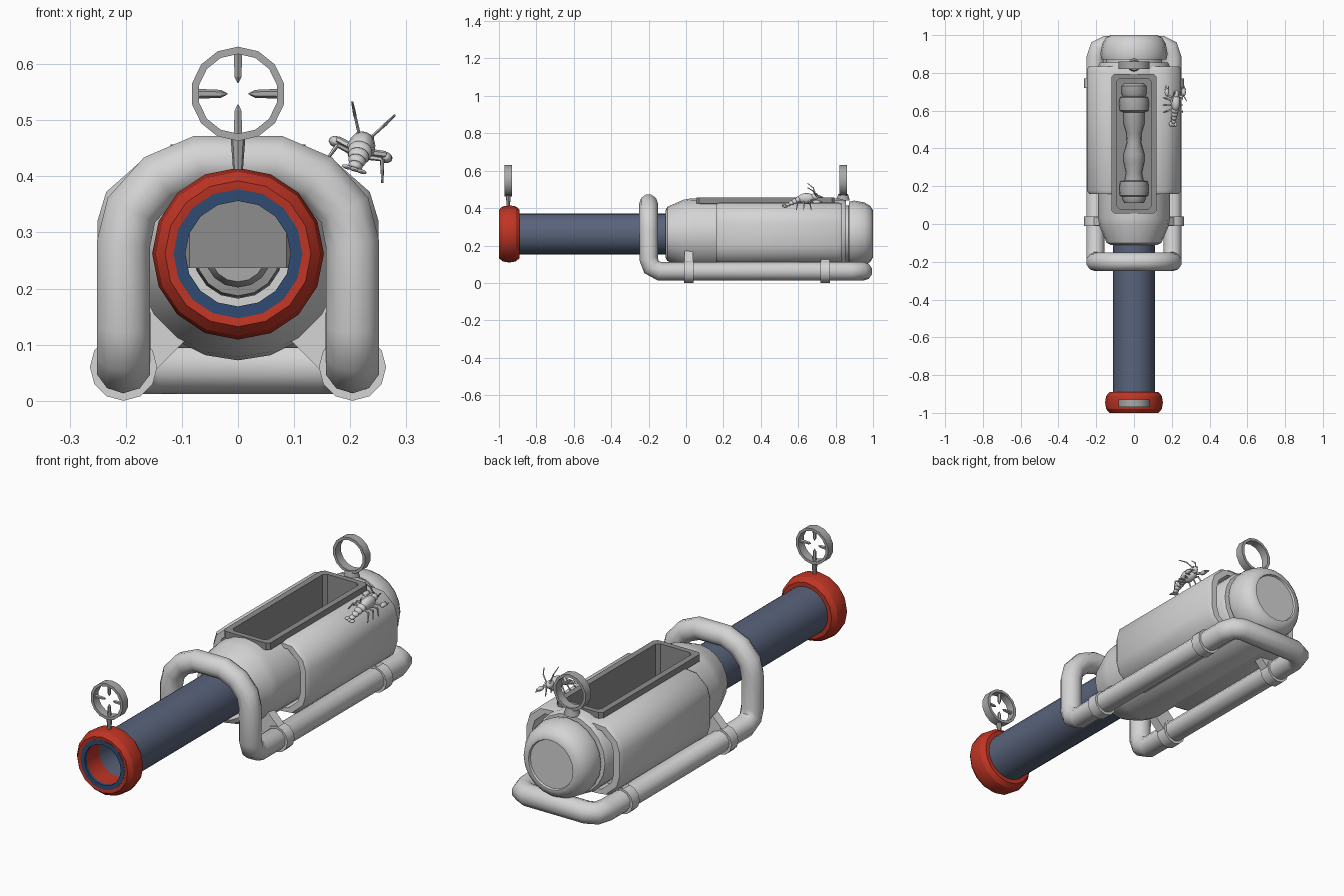
import bpy, bmesh, math
from mathutils import Vector, Matrix

if "Cube" in bpy.data.objects:
    bpy.data.objects.remove(bpy.data.objects["Cube"])

def material(name, rgb):
    m = bpy.data.materials.new(name)
    m.diffuse_color = (*rgb, 1)
    m.use_nodes = True
    m.node_tree.nodes["Principled BSDF"].inputs["Base Color"].default_value = m.diffuse_color
    return m

LIGHT = material("light grey", (0.66, 0.66, 0.66))
MID = material("mid grey", (0.40, 0.40, 0.40))
DARK = material("dark grey", (0.27, 0.27, 0.27))
RED = material("red", (0.52, 0.035, 0.018))
SLATE = material("slate blue", (0.10, 0.125, 0.20))
NAVY = material("navy blue", (0.03, 0.07, 0.17))
AXIS_Z = 0.262

def loft(bm, rings, closed=False):
    """Skin a list of point rings; closed joins last to first, else ends are capped."""
    vs = [[bm.verts.new(p) for p in r] for r in rings]
    n = len(vs[0])
    for i in range(len(vs) if closed else len(vs) - 1):
        a, b = vs[i], vs[(i + 1) % len(vs)]
        for j in range(n):
            bm.faces.new((a[j], a[(j + 1) % n], b[(j + 1) % n], b[j]))
    if not closed:
        bm.faces.new(vs[0])
        bm.faces.new(vs[-1])

def circle(r, y, n, z=AXIS_Z):
    return [(r * math.sin(2 * math.pi * k / n), y, z + r * math.cos(2 * math.pi * k / n)) for k in range(n)]

def rod(bm, p, q, r1, r2, n=8):
    p, q = Vector(p), Vector(q)
    rot = (q - p).to_track_quat('Z', 'Y').to_matrix().to_4x4()
    bmesh.ops.create_cone(bm, cap_ends=True, segments=n, radius1=r1, radius2=r2,
                          depth=(q - p).length, matrix=Matrix.Translation((p + q) / 2) @ rot)

def ball(bm, c, s):
    bmesh.ops.create_uvsphere(bm, u_segments=12, v_segments=8, radius=1,
                              matrix=Matrix.Translation(c) @ Matrix.Diagonal((*s, 1)))

def smooth(ob, angle):
    bpy.ops.object.select_all(action='DESELECT')
    bpy.context.view_layer.objects.active = ob
    ob.select_set(True)
    bpy.ops.object.shade_smooth_by_angle(angle=math.radians(angle))

def finish(name, bm, mat, angle=35):
    bmesh.ops.recalc_face_normals(bm, faces=bm.faces)
    me = bpy.data.meshes.new(name)
    bm.to_mesh(me)
    bm.free()
    me.materials.append(mat)
    ob = bpy.data.objects.new(name, me)
    bpy.context.collection.objects.link(ob)
    smooth(ob, angle)
    return ob

def lathe(name, profile, mat, n=20, z=AXIS_Z, closed=True, angle=35):
    bm = bmesh.new()
    loft(bm, [circle(r, y, n, z) for r, y in profile], closed)
    return finish(name, bm, mat, angle)

def rect(hx, hy, z, c=0.015, cy=0.425):
    """Rectangle with clipped corners."""
    pts = [(hx, hy - c), (hx - c, hy), (c - hx, hy), (-hx, hy - c),
           (-hx, c - hy), (c - hx, -hy), (hx - c, -hy), (hx, c - hy)]
    return [(x, cy + y, z) for x, y in pts]

# Barrel, muzzle bumper and muzzle face
lathe("barrel", [(0.11, -0.9), (0.11, -0.08), (0.097, -0.08), (0.097, -0.9)], SLATE, 24)
lathe("muzzle_bumper", [(0.11, -0.998), (0.13, -1.0), (0.147, -0.98), (0.153, -0.945), (0.147, -0.91),
                        (0.13, -0.89), (0.096, -0.89), (0.096, -0.994)], RED, 16, angle=30)
lathe("muzzle_face", [(0.115, -0.985), (0.115, -0.9995), (0.094, -0.9995), (0.094, -0.985)], NAVY, 16)

# Hollow inner body and rear cap
core = lathe("body_core", [(0.125, -0.11), (0.145, -0.1), (0.184, -0.01), (0.19, 0.03), (0.19, 0.835), (0.18, 0.855),
                           (0.15, 0.855), (0.165, 0.83), (0.165, 0.03), (0.109, -0.1)], LIGHT)
lathe("rear_cap", [(0.152, 0.845), (0.152, 0.87), (0.172, 0.872), (0.178, 0.9), (0.168, 0.955), (0.15, 0.985),
                   (0.125, 1.0), (0.115, 1.0), (0.112, 0.99)], LIGHT, closed=False)

# Eight-sided outer shell
quarter = [(0.25, 0.06), (0.235, 0.11), (0.175, 0.163), (0.12, 0.168)]
half = quarter + [(-x, z) for x, z in reversed(quarter)]
octagon = half + [(-x, -z) for x, z in half]
bm = bmesh.new()
loft(bm, [[(x * s, y, AXIS_Z + z * s) for x, z in octagon] for s, y in
          [(0.95, 0.16), (1, 0.178), (1, 0.815), (0.96, 0.835), (0.84, 0.835), (0.84, 0.16)]], True)
shell = finish("body_shell", bm, LIGHT)

# Cut the tray opening through core and shell
bm = bmesh.new()
loft(bm, [rect(0.099, 0.36, 0.245), rect(0.099, 0.36, 0.6)])
cutter = finish("tray_cutter", bm, DARK)
cutter.hide_render = True
for ob in (core, shell):
    mod = ob.modifiers.new("opening", 'BOOLEAN')
    mod.operation, mod.solver, mod.object = 'DIFFERENCE', 'EXACT', cutter
    bpy.context.view_layer.objects.active = ob
    bpy.ops.object.modifier_apply(modifier=mod.name)
    smooth(ob, 35)
bpy.data.objects.remove(cutter)

# Open tray with raised rim
bm = bmesh.new()
loft(bm, [rect(0.101, 0.362, 0.237), rect(0.101, 0.362, 0.425), rect(0.12, 0.37, 0.425), rect(0.12, 0.37, 0.457),
          rect(0.092, 0.345, 0.457), rect(0.092, 0.345, 0.25)])
finish("tray", bm, DARK)

# Canister lying in the tray
lathe("canister", [(0.05, 0.11), (0.06, 0.13), (0.06, 0.145), (0.075, 0.15), (0.078, 0.19), (0.074, 0.225), (0.05, 0.23),
                   (0.042, 0.27), (0.055, 0.33), (0.055, 0.37), (0.038, 0.43), (0.04, 0.48), (0.055, 0.53), (0.055, 0.59),
                   (0.076, 0.6), (0.08, 0.64), (0.074, 0.67), (0.058, 0.675), (0.066, 0.69), (0.066, 0.73), (0.05, 0.745)],
      MID, 16, 0.262, False)

# Sights: rings, posts, and cross spokes on the front one
for name, y in (("front_sight", -0.95), ("rear_sight", 0.84)):
    lathe(name + "_ring", [(0.084, y - 0.02), (0.084, y + 0.02), (0.071, y + 0.02), (0.071, y - 0.02)], MID, 14, 0.547)
    bm = bmesh.new()
    if y < 0:
        rod(bm, (0, y, 0.4), (0, y, 0.468), 0.008, 0.013)
        for k in range(4):
            d = Vector((math.sin(k * math.pi / 2), 0, math.cos(k * math.pi / 2)))
            c = Vector((0, y, 0.547))
            rod(bm, c + d * 0.076, c + d * 0.03, 0.009, 0.007, 6)
            rod(bm, c + d * 0.03, c + d * 0.019, 0.007, 0.001, 6)
    else:
        rod(bm, (0, y, 0.44), (0, y, 0.475), 0.036, 0.026, 12)
    finish(name + "_post", bm, MID)

# Tubular frame: front hoop, side rails and rear crossbar in one loop
side = [(0.07, -0.2, 0.425), (0.14, -0.2, 0.395), (0.19, -0.2, 0.34), (0.204, -0.2, 0.28), (0.204, -0.2, 0.13),
        (0.204, -0.185, 0.085), (0.204, -0.14, 0.062), (0.204, 0.88, 0.062), (0.19, 0.93, 0.062), (0.15, 0.948, 0.062)]
path = side + [(-x, y, z) for x, y, z in reversed(side)]
cu = bpy.data.curves.new("tube_frame", 'CURVE')
cu.dimensions, cu.bevel_depth, cu.bevel_resolution = '3D', 0.05, 3
sp = cu.splines.new('POLY')
sp.points.add(len(path) - 1)
for pt, co in zip(sp.points, path):
    pt.co = (*co, 1)
sp.use_cyclic_u = True
cu.materials.append(LIGHT)
frame = bpy.data.objects.new("tube_frame", cu)
bpy.context.collection.objects.link(frame)
bpy.ops.object.select_all(action='DESELECT')
bpy.context.view_layer.objects.active = frame
frame.select_set(True)
bpy.ops.object.convert(target='MESH')
smooth(bpy.context.object, 50)

# Clamps around the rails with slanted struts to the body
bm = bmesh.new()
for sx in (-1, 1):
    for y in (0.015, 0.745):
        rod(bm, (sx * 0.204, y - 0.026, 0.06), (sx * 0.204, y + 0.026, 0.06), 0.06, 0.06, 12)
        ends = []
        for cx, cz in ((0.204, 0.062), (0.11, 0.156)):
            ends.append([(sx * (cx + o * 0.7), y + w, cz + o * 0.7)
                         for o, w in ((-0.046, -0.022), (0.046, -0.022), (0.046, 0.022), (-0.046, 0.022))])
        loft(bm, ends)
finish("frame_clamps", bm, LIGHT)

# Small crayfish clinging to the shell
bm = bmesh.new()
ball(bm, (0, 0.015, 0.048), (0.025, 0.05, 0.03))
ball(bm, (0, 0.055, 0.058), (0.016, 0.024, 0.018))
for k in range(4):
    ball(bm, (0, -0.03 - 0.018 * k, 0.042 - 0.009 * k), (0.022 - 0.003 * k, 0.016, 0.018 - 0.003 * k))
for sx in (-1, 0, 1):
    ball(bm, (sx * 0.013, -0.1, 0.008), (0.01, 0.014, 0.004))
for sx in (-1, 1):
    for y in (-0.02, 0.0, 0.02):
        knee = (sx * 0.042, y * 1.6, 0.04)
        rod(bm, (sx * 0.012, y, 0.035), knee, 0.005, 0.004, 6)
        rod(bm, knee, (sx * 0.055, y * 2, 0.0), 0.004, 0.002, 6)
    elbow = (sx * 0.045, 0.05, 0.05)
    rod(bm, (sx * 0.015, 0.04, 0.045), elbow, 0.006, 0.006, 6)
    ball(bm, (sx * 0.047, 0.068, 0.045), (0.012, 0.022, 0.01))
    rod(bm, (sx * 0.053, 0.08, 0.045), (sx * 0.05, 0.105, 0.04), 0.007, 0.001, 6)
    rod(bm, (sx * 0.041, 0.08, 0.045), (sx * 0.036, 0.1, 0.042), 0.005, 0.001, 6)
    ball(bm, (sx * 0.012, 0.068, 0.07), (0.005, 0.005, 0.005))
    rod(bm, (sx * 0.008, 0.065, 0.066), (sx * 0.028, 0.05, 0.1), 0.003, 0.003, 6)
    rod(bm, (sx * 0.028, 0.05, 0.1), (sx * 0.04, 0.02, 0.122), 0.003, 0.002, 6)
pose = Matrix(((0.95, 0, 0.3, 0.205), (0, 1, 0, 0.63), (-0.3, 0, 0.95, 0.405), (0, 0, 0, 1)))
bm.transform(pose)
finish("crayfish", bm, LIGHT, 60)
